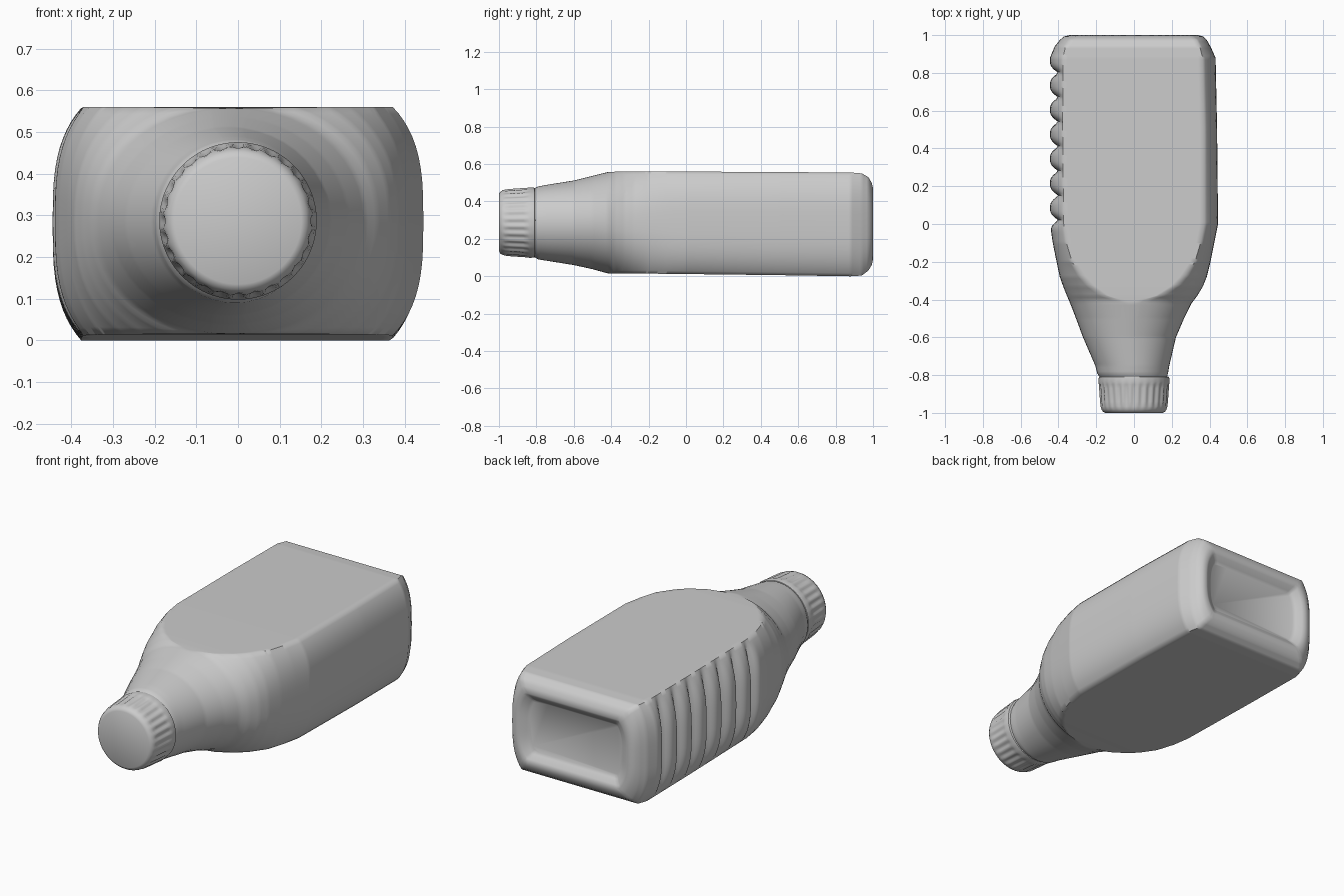
import bpy, bmesh
from math import sin, cos, pi, acos, ceil, copysign

if "Cube" in bpy.data.objects:
    bpy.data.objects.remove(bpy.data.objects["Cube"])

SIDE, FLAT = 20, 16   # points per curved side / per flat face


def loft(name, rings, angle):
    """Skin a list of closed rings and cap both ends."""
    bm = bmesh.new()
    vr = [[bm.verts.new(p) for p in r] for r in rings]
    n = len(rings[0])
    for a, b in zip(vr, vr[1:]):
        for i in range(n):
            j = (i + 1) % n
            bm.faces.new((a[i], a[j], b[j], b[i]))
    bm.faces.new(vr[0])
    bm.faces.new(vr[-1])
    bmesh.ops.recalc_face_normals(bm, faces=bm.faces)
    me = bpy.data.meshes.new(name)
    bm.to_mesh(me)
    bm.free()
    ob = bpy.data.objects.new(name, me)
    bpy.context.collection.objects.link(ob)
    bpy.ops.object.select_all(action='DESELECT')
    bpy.context.view_layer.objects.active = ob
    ob.select_set(True)
    bpy.ops.object.shade_smooth_by_angle(angle=angle)
    return ob


def groove(y):
    """Finger grip grooves: rounded bumps with sharp valleys."""
    if not -0.045 < y < 0.865:
        return 0.0
    return 0.045 * (1 - abs(sin(pi * (y - 0.02) / 0.13))) ** 1.4


def section(y, xl, xr, zb, zt, w, n):
    """Superellipse whose top and bottom are cut flat over half-width w."""
    xc, a = (xl + xr) / 2, (xr - xl) / 2
    zc, h = (zb + zt) / 2, (zt - zb) / 2
    H = h / (1 - (w / a) ** n) ** (1 / n)
    tc = min(acos((w / a) ** (n / 2)), 1.42)
    angles = [-tc + 2 * tc * i / SIDE for i in range(SIDE)]
    angles += [tc + (pi - 2 * tc) * i / FLAT for i in range(FLAT)]
    angles += [t + pi for t in angles]
    ring = []
    for t in angles:
        c, s = cos(t), sin(t)
        x = a * copysign(abs(c) ** (2 / n), c)
        z = max(-h, min(h, H * copysign(abs(s) ** (2 / n), s)))
        if x < -0.5 * a:
            x += groove(y) * (1 - abs(z / h) ** 4)
        ring.append((xc + x, y, zc + z))
    return ring


# Bottle: y, left, right, bottom, top, flat half-width, roundness
keys = [
    (-.83, -.170, .170, .115, .460, 0, 2),
    (-.79, -.195, .180, .090, .480, 0, 2),
    (-.75, -.205, .187, .084, .488, 0, 2),
    (-.60, -.270, .222, .060, .512, 0, 2),
    (-.50, -.307, .265, .038, .537, 0, 2),
    (-.42, -.338, .305, .016, .557, 0, 2.1),
    (-.38, -.355, .335, .015, .559, .14, 2.2),
    (-.33, -.375, .365, .015, .560, .22, 2.3),
    (-.28, -.393, .385, .014, .560, .27, 2.4),
    (-.20, -.410, .405, .014, .560, .325, 2.5),
    (-.10, -.430, .425, .013, .560, .355, 2.8),
    (0.00, -.445, .445, .012, .560, .372, 3),
    (0.50, -.445, .440, .006, .557, .375, 3),
    (0.88, -.445, .432, .000, .555, .370, 3),
    (0.94, -.420, .405, .004, .550, .355, 3),
    (.975, -.392, .385, .030, .530, .335, 3),
    (.993, -.370, .365, .060, .500, .310, 3),
    (1.00, -.340, .340, .090, .470, .290, 3),
    (.985, -.310, .310, .115, .445, .270, 3),
    (.965, -.280, .280, .140, .420, .250, 3),
]
rings = []
for k0, k1 in zip(keys, keys[1:]):
    steps = ceil(abs(k1[0] - k0[0]) / 0.011)
    for i in range(steps):
        rings.append(section(*[p + (q - p) * i / steps for p, q in zip(k0, k1)]))
rings.append(section(*keys[-1]))
loft("bottle_body", rings, 0.9)

# Screw cap: y, radius, rib depth
RIBS, PER = 28, 6
profile = [(-.80, .160, 0), (-.81, .186, 0), (-.835, .189, 0), (-.85, .187, .003),
           (-.87, .186, .007), (-.94, .181, .007), (-.965, .178, .003),
           (-.98, .173, 0), (-.993, .165, 0), (-1.0, .152, 0)]
cap_rings = []
for y, r, d in profile:
    ring = []
    for i in range(RIBS * PER):
        t = 2 * pi * i / (RIBS * PER)
        rr = r - d * (0.5 + 0.5 * cos(RIBS * t))
        ring.append((rr * cos(t), y, 0.287 + rr * sin(t)))
    cap_rings.append(ring)
loft("screw_cap", cap_rings, 0.9)
